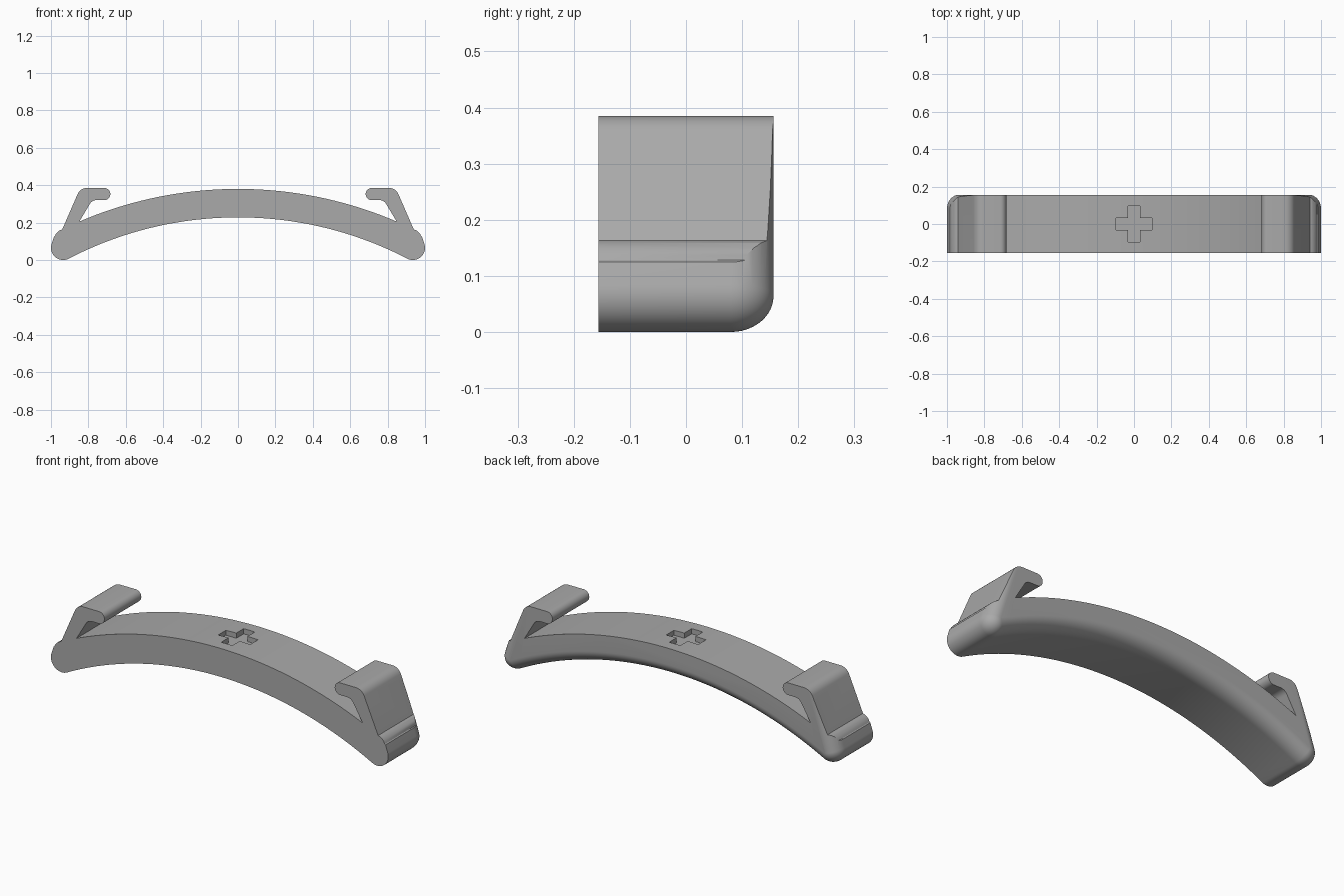
import bpy, bmesh
from math import sin, cos, radians, sqrt, atan2, pi

if "Cube" in bpy.data.objects:
    bpy.data.objects.remove(bpy.data.objects["Cube"])

DEPTH = 0.156                      # half depth in y
TOP_Z, TOP_R = 0.38, 2.15          # upper arch
LOW_Z, LOW_R = 0.228, 1.967        # lower arch
TIP_X, TIP_R = 0.935, 0.065        # rounded tips


def arc(cx, cz, r, a0, a1, n):
    return [(cx + r * cos(a0 + (a1 - a0) * i / n), cz + r * sin(a0 + (a1 - a0) * i / n))
            for i in range(n + 1)]


def mirrored(half):
    return half + [(-x, z) for x, z in reversed(half) if x > 1e-6]


def loft(name, layers):
    """Closed solid through matching (y, outline) layers."""
    bm = bmesh.new()
    rings = [[bm.verts.new((x, y, z)) for x, z in pts] for y, pts in layers]
    n = len(rings[0])
    for a, b in zip(rings, rings[1:]):
        for i in range(n):
            j = (i + 1) % n
            bm.faces.new((a[i], a[j], b[j], b[i]))
    bm.faces.new(rings[0])
    bm.faces.new(rings[-1])
    bmesh.ops.recalc_face_normals(bm, faces=bm.faces)
    mesh = bpy.data.meshes.new(name)
    bm.to_mesh(mesh)
    bm.free()
    obj = bpy.data.objects.new(name, mesh)
    bpy.context.collection.objects.link(obj)
    return obj


def apply_boolean(target, cutter, operation):
    mod = target.modifiers.new("cut", 'BOOLEAN')
    mod.operation, mod.solver, mod.object = operation, 'EXACT', cutter
    bpy.context.view_layer.objects.active = target
    bpy.ops.object.modifier_apply(modifier=mod.name)
    bpy.data.objects.remove(cutter)


# Side profile: upper arch, clip hook, arm and shoulder; oversize below
crotch = 0.848
half = [(x, TOP_Z - TOP_R + sqrt(TOP_R ** 2 - x * x))
        for x in [crotch * i / 28 for i in range(29)]]
half += arc(0.757, 0.279, 0.041, radians(26), radians(90), 8)     # inner hook corner
half += arc(0.715, 0.3525, 0.0325, radians(270), radians(90), 14)  # hook nose
half += arc(0.808, 0.331, 0.054, radians(90), radians(25), 8)     # outer hook corner
half += [(0.94, 0.163), (0.953, 0.159), (0.965, 0.15), (0.974, 0.139), (0.979, 0.128),
         (1.05, 0.08), (1.05, -0.05)]
outline = mirrored(half)
body = loft("curved_clip_bar", [(-0.2, outline), (0.2, outline)])

# Envelope: lower arch, round tips and a rear edge rounded inwards
low_c = LOW_Z - LOW_R
tip_z = low_c + sqrt((LOW_R + TIP_R) ** 2 - TIP_X ** 2)
tangent = atan2(tip_z - low_c, TIP_X)
lean = radians(18)


def envelope(inset):
    pts = arc(0, low_c, LOW_R + inset, pi / 2, tangent, 28)[:-1]
    pts += arc(TIP_X, tip_z, TIP_R - inset, tangent - pi, lean, 20)
    x, z = pts[-1]
    return mirrored(pts + [(x - 0.5 * sin(lean), z + 0.5 * cos(lean))])


layers = [(-DEPTH, envelope(0))]
inset_max, run = 0.064, 0.076
for i in range(13):
    t = pi / 2 * i / 12
    layers.append((DEPTH - run + run * sin(t), envelope(inset_max * (1 - cos(t)))))
apply_boolean(body, loft("envelope_cutter", layers), 'INTERSECT')

# Plus-shaped recess in the crown
a, b = 0.095, 0.033
quarter = [(a, b), (b, b), (b, a)]
plus = []
for k in range(4):
    for x, y in quarter:
        for _ in range(k):
            x, y = -y, x
        plus.append((x, y))
cutter = loft("recess_cutter", [(-0.45, plus), (-0.352, plus)])
cutter.rotation_euler.x = -pi / 2
bpy.context.view_layer.update()
apply_boolean(body, cutter, 'DIFFERENCE')

# Single grey plastic
grey = bpy.data.materials.new("grey_plastic")
grey.use_nodes = True
colour = (0.4, 0.4, 0.4, 1)
grey.diffuse_color = colour
grey.node_tree.nodes["Principled BSDF"].inputs["Base Color"].default_value = colour
body.data.materials.clear()
body.data.materials.append(grey)

bpy.ops.object.select_all(action='DESELECT')
body.select_set(True)
bpy.context.view_layer.objects.active = body
bpy.ops.object.shade_smooth_by_angle(angle=radians(30))
